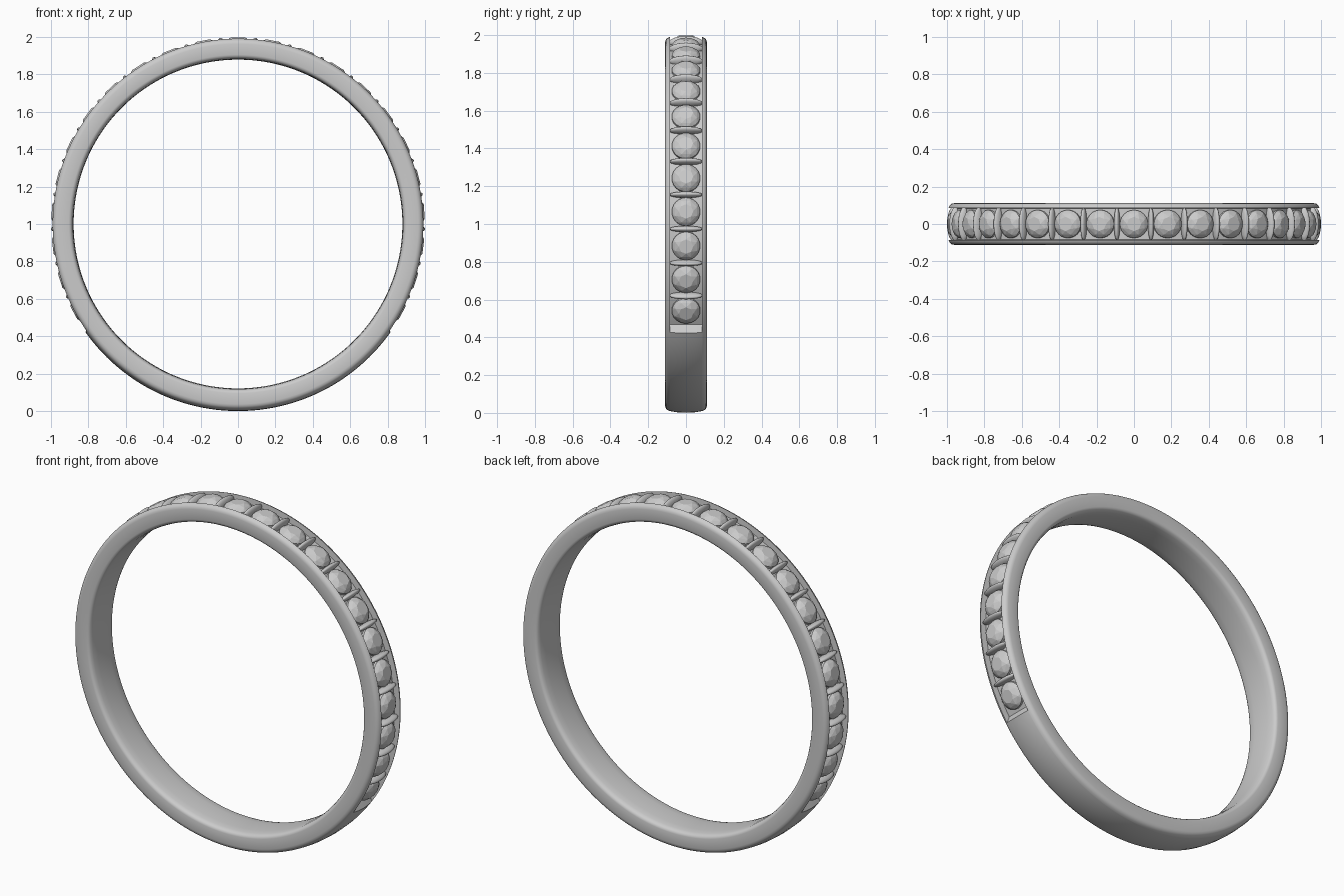
import bpy, bmesh
from math import sin, cos, pi, radians
from mathutils import Matrix, Vector

if "Cube" in bpy.data.objects:
    bpy.data.objects.remove(bpy.data.objects["Cube"])

CENTRE = Vector((0, 0, 1))
STEP = radians(10.77)          # angle between stones
SIDE = 11                      # stones each side of the top one
END = STEP * (SIDE + 0.5)      # channel end angle, from the top
FLOOR = 0.955


def finish(bm, name, angle=None):
    bmesh.ops.recalc_face_normals(bm, faces=bm.faces)
    me = bpy.data.meshes.new(name)
    bm.to_mesh(me)
    bm.free()
    ob = bpy.data.objects.new(name, me)
    bpy.context.collection.objects.link(ob)
    if angle:
        bpy.ops.object.select_all(action='DESELECT')
        ob.select_set(True)
        bpy.context.view_layer.objects.active = ob
        bpy.ops.object.shade_smooth_by_angle(angle=radians(angle))
    return ob


def place(phi, radius):
    return (Matrix.Translation(CENTRE) @ Matrix.Rotation(phi, 4, 'Y')
            @ Matrix.Translation((0, 0, radius)))


# Band: swept section whose middle drops to the channel floor under the stones
half = [(0, 0.878, 0), (0.05, 0.879, 0), (0.085, 0.882, 0), (0.1, 0.887, 0),
        (0.108, 0.894, 0), (0.111, 0.904, 0), (0.111, 0.962, 0), (0.1085, 0.973, 0),
        (0.102, 0.982, 0), (0.094, 0.987, 0), (0.086, 0.990, 0),
        (0.084, 0.9905, 1), (0.05, 0.9965, 1), (0, 0.999, 1)]
section = half + [(-y, r, c) for y, r, c in half[-2:0:-1]]

n_top, n_low = 160, 76
ramp = END + radians(1.5)
angles = [-END + 2 * END * i / n_top for i in range(n_top + 1)]
angles += [ramp + (2 * pi - 2 * ramp) * i / n_low for i in range(n_low + 1)]
bm = bmesh.new()
rings = []
for k, a in enumerate(angles):
    ring = []
    for y, r, c in section:
        if c and k <= n_top:
            r = FLOOR
        ring.append(bm.verts.new(CENTRE + Vector((r * sin(a), y, r * cos(a)))))
    rings.append(ring)
n = len(section)
for i, ring in enumerate(rings):
    nxt = rings[(i + 1) % len(rings)]
    for j in range(n):
        m = (j + 1) % n
        bm.faces.new((ring[j], ring[m], nxt[m], nxt[j]))
finish(bm, "band", 35)

# Stones: round cut gems made as hulls of a girdle, crown and table
bm = bmesh.new()
gem = [(24, 0.075, -0.012, 0), (24, 0.075, 0.004, 0), (8, 0.062, 0.021, 0.5),
       (8, 0.038, 0.034, 0), (1, 0, -0.05, 0)]
for k in range(-SIDE, SIDE + 1):
    mat = place(k * STEP, 0.963)
    pts = []
    for count, r, h, off in gem:
        for i in range(count):
            t = 2 * pi * (i + off) / count
            pts.append(bm.verts.new(mat @ Vector((r * cos(t), r * sin(t), h))))
    bmesh.ops.convex_hull(bm, input=pts)
finish(bm, "stones")

# Bars: slim rounded dividers between the stones
bm = bmesh.new()
for k in range(-SIDE, SIDE):
    mat = place((k + 0.5) * STEP, 0.966) @ Matrix.Diagonal((0.0165, 0.09, 0.033, 1))
    bmesh.ops.create_uvsphere(bm, u_segments=16, v_segments=12, radius=1, matrix=mat)
finish(bm, "divider_bars", 60)
